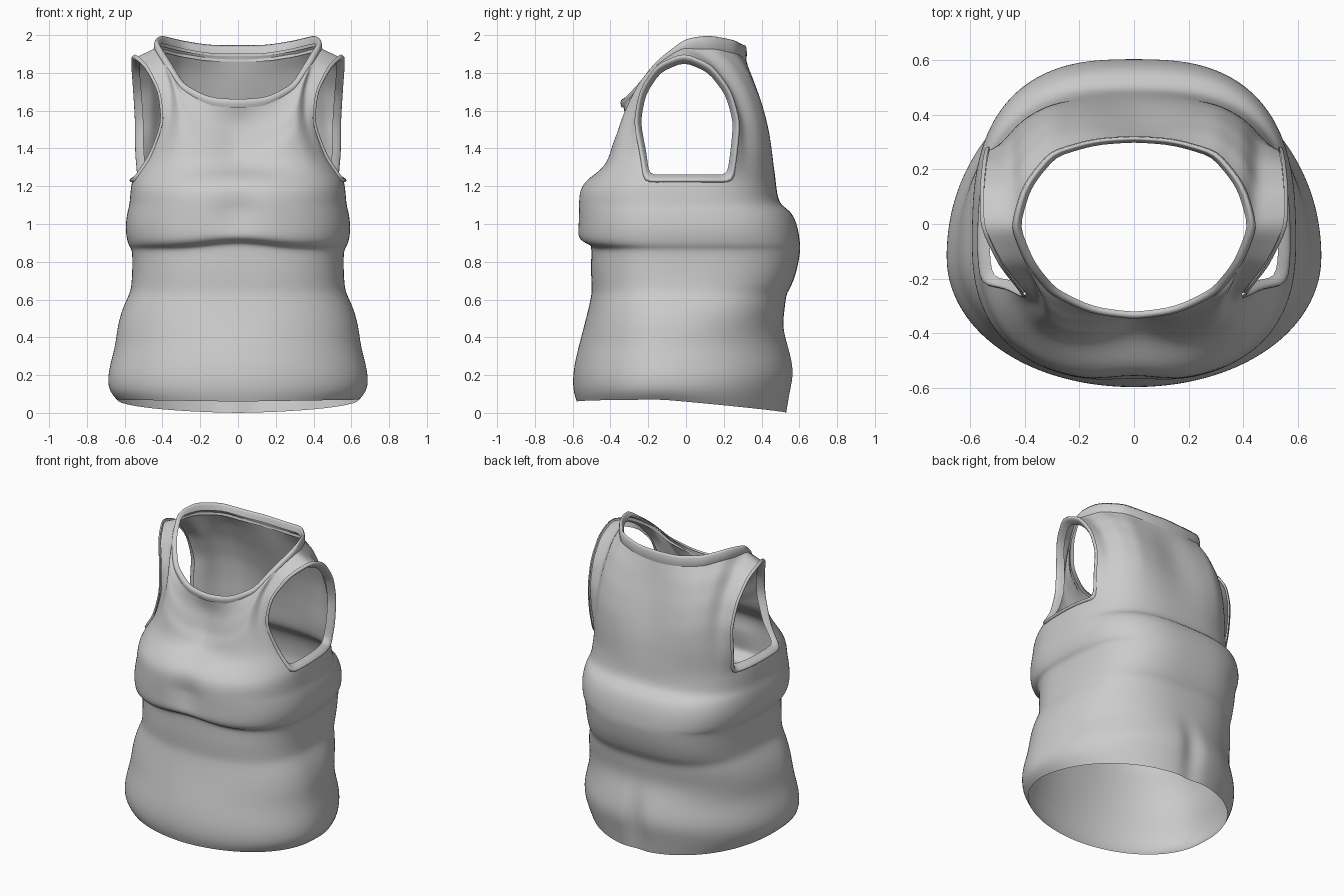
import bpy, bmesh, math
from mathutils import Vector

cube = bpy.data.objects.get("Cube")
if cube:
    bpy.data.objects.remove(cube)

fabric = bpy.data.materials.new("grey_fabric")
fabric.use_nodes = True
fabric.diffuse_color = (0.6, 0.6, 0.6, 1)
fabric.node_tree.nodes["Principled BSDF"].inputs["Base Color"].default_value = (0.6, 0.6, 0.6, 1)

# Body rings: height, half width, front depth, back depth
RINGS = [(0.06, 0.64, 0.58, 0.54), (0.12, 0.69, 0.60, 0.56),
         (0.22, 0.69, 0.60, 0.585), (0.35, 0.65, 0.57, 0.55), (0.46, 0.64, 0.54, 0.51),
         (0.56, 0.61, 0.515, 0.525), (0.63, 0.575, 0.50, 0.53), (0.67, 0.565, 0.50, 0.56),
         (0.76, 0.56, 0.505, 0.59), (0.85, 0.56, 0.50, 0.605), (0.875, 0.57, 0.51, 0.605),
         (0.895, 0.585, 0.58, 0.605), (0.98, 0.60, 0.58, 0.595), (1.07, 0.585, 0.58, 0.56),
         (1.10, 0.575, 0.58, 0.495), (1.18, 0.57, 0.575, 0.48), (1.235, 0.56, 0.53, 0.475)]
SIDE_FRONT, SIDE_BACK = 76, 117
N, NS = 10, 6
ANGLES = ([SIDE_FRONT * i / N for i in range(N)]
          + [SIDE_FRONT + (SIDE_BACK - SIDE_FRONT) * i / NS for i in range(NS)]
          + [SIDE_BACK + (180 - SIDE_BACK) * i / N for i in range(N + 1)])


def ring_point(ring, deg):
    z, w, front, back = ring
    a = math.radians(deg)
    c, s = math.cos(a), max(0, math.sin(a))
    # Round at the hem, boxier higher up
    rise = max(0, min(1, (z - 0.35) / 0.35))
    power = 2 / (2.05 + rise * (0.4 if c > 0 else 0.75))
    x = w * s ** power if 0 < deg < 180 else 0
    mid = -0.12 + 0.05 * rise
    depth = (front + mid) if c > 0 else (back - mid)
    y = mid - math.copysign(abs(c) ** power, c) * depth
    # Chest hollow, lower back cleft and uneven hem
    if c > 0:
        y += 0.04 * math.exp(-(x / 0.09) ** 2) * max(0, 1 - abs(z - 1.07) / 0.2)
    else:
        y -= 0.05 * math.exp(-(x / 0.04) ** 2) * max(0, 1 - abs(z - 0.2) / 0.24)
    if z < 0.1:
        z -= 0.06 * max(0, -c) - 0.01 * s
    if 0.84 < z < 0.95 and c > 0:
        z += 0.03 * math.exp(-(x / 0.2) ** 2)
    return Vector((x, y, z))


def sample(points, t):
    f = t * (len(points) - 1)
    i = min(int(f), len(points) - 2)
    return Vector(points[i]).lerp(Vector(points[i + 1]), f - i)


def patch(base, centre, edge, top, rows):
    """Surface spanned between four boundary lines."""
    centre = [base[0]] + centre + [top[0]]
    edge = [base[-1]] + edge + [top[-1]]
    grid = []
    for j in range(rows + 1):
        t = j / rows
        row = []
        for i, b in enumerate(base):
            s = i / (len(base) - 1)
            sides = sample(centre, t).lerp(sample(edge, t), s)
            ends = b.lerp(sample(top, s), t)
            corners = base[0].lerp(base[-1], s).lerp(Vector(top[0]).lerp(Vector(top[-1]), s), t)
            row.append(sides + ends - corners)
        grid.append(row)
    return grid


def add_grid(bm, grid):
    verts = [[bm.verts.new(p) for p in row] for row in grid]
    for lower, upper in zip(verts, verts[1:]):
        for i in range(len(lower) - 1):
            bm.faces.new((lower[i], lower[i + 1], upper[i + 1], upper[i]))


def finish(name, grids, levels):
    """Join the grids of one half, then mirror and smooth them."""
    bm = bmesh.new()
    for g in grids:
        add_grid(bm, g)
    bmesh.ops.remove_doubles(bm, verts=bm.verts, dist=0.001)
    bmesh.ops.recalc_face_normals(bm, faces=bm.faces)
    mesh = bpy.data.meshes.new(name)
    bm.to_mesh(mesh)
    bm.free()
    ob = bpy.data.objects.new(name, mesh)
    bpy.context.collection.objects.link(ob)
    mesh.materials.append(fabric)
    for p in mesh.polygons:
        p.use_smooth = True
    ob.modifiers.new("Mirror", "MIRROR").use_clip = True
    sub = ob.modifiers.new("Smooth", "SUBSURF")
    sub.levels = sub.render_levels = levels


# Main garment: body tube, front panel and back panel
body = [[ring_point(r, a) for a in ANGLES] for r in RINGS]
top_ring = body[-1]
front_top = [(0, -0.34, 1.645), (0.16, -0.32, 1.655), (0.30, -0.25, 1.73), (0.385, -0.15, 1.86),
             (0.44, -0.01, 1.945), (0.55, -0.01, 1.89)]
back_top = [(0, 0.315, 1.89), (0.15, 0.305, 1.89), (0.30, 0.26, 1.915), (0.40, 0.14, 1.94),
            (0.44, -0.01, 1.945), (0.55, -0.01, 1.89)]
front_edge = [(0.46, -0.23, 1.36), (0.39, -0.265, 1.54), (0.41, -0.235, 1.70), (0.48, -0.15, 1.83)]
back_edge = [(0.53, 0.26, 1.38), (0.53, 0.275, 1.54), (0.54, 0.23, 1.70), (0.55, 0.13, 1.83)]
front = patch(top_ring[:N + 1], [(0, -0.40, 1.31), (0, -0.34, 1.40), (0, -0.31, 1.53)],
              front_edge, front_top, 10)
back = patch(top_ring[N + NS:][::-1], [(0, 0.45, 1.40), (0, 0.405, 1.56), (0, 0.35, 1.74)],
             back_edge, back_top, 10)
finish("tank_top_body", [body, front, back], 2)

# Neckband: a folded strip around the neck opening
neck = [sample(front_top[:5], i / 10) for i in range(11)]
neck += [sample(back_top[:5], i / 10) for i in range(9, -1, -1)]


def neck_offset(p, inward, rise, collar):
    k = max(0, min(1, (p.y + 0.1) / 0.2))
    scale = 1 - inward
    return Vector((p.x * scale, p.y * scale, p.z + rise + collar * k))


neckband = [[neck_offset(p, *o) for p in neck] for o in
            ((-0.01, -0.03, 0.0), (-0.04, 0.0, 0.01), (0.0, 0.02, 0.06), (0.05, 0.01, 0.0))]
finish("neckband", [neckband], 1)

# Armhole bands: strips folded inside each arm opening
rim = [row[-1] for row in front][::-1] + top_ring[N + 1:N + NS] + [row[-1] for row in back]
centre = Vector((0.5, 0.0, 1.53))


def arm_offset(p, shrink, shift):
    q = centre + (p - centre) * (1 - shrink)
    return Vector((p.x + shift, q.y, q.z))


armband = [[arm_offset(p, *o) for p in rim] for o in
           ((-0.05, 0.0), (-0.03, 0.02), (0.03, 0.01), (0.09, -0.03))]
finish("armhole_band", [armband], 1)
